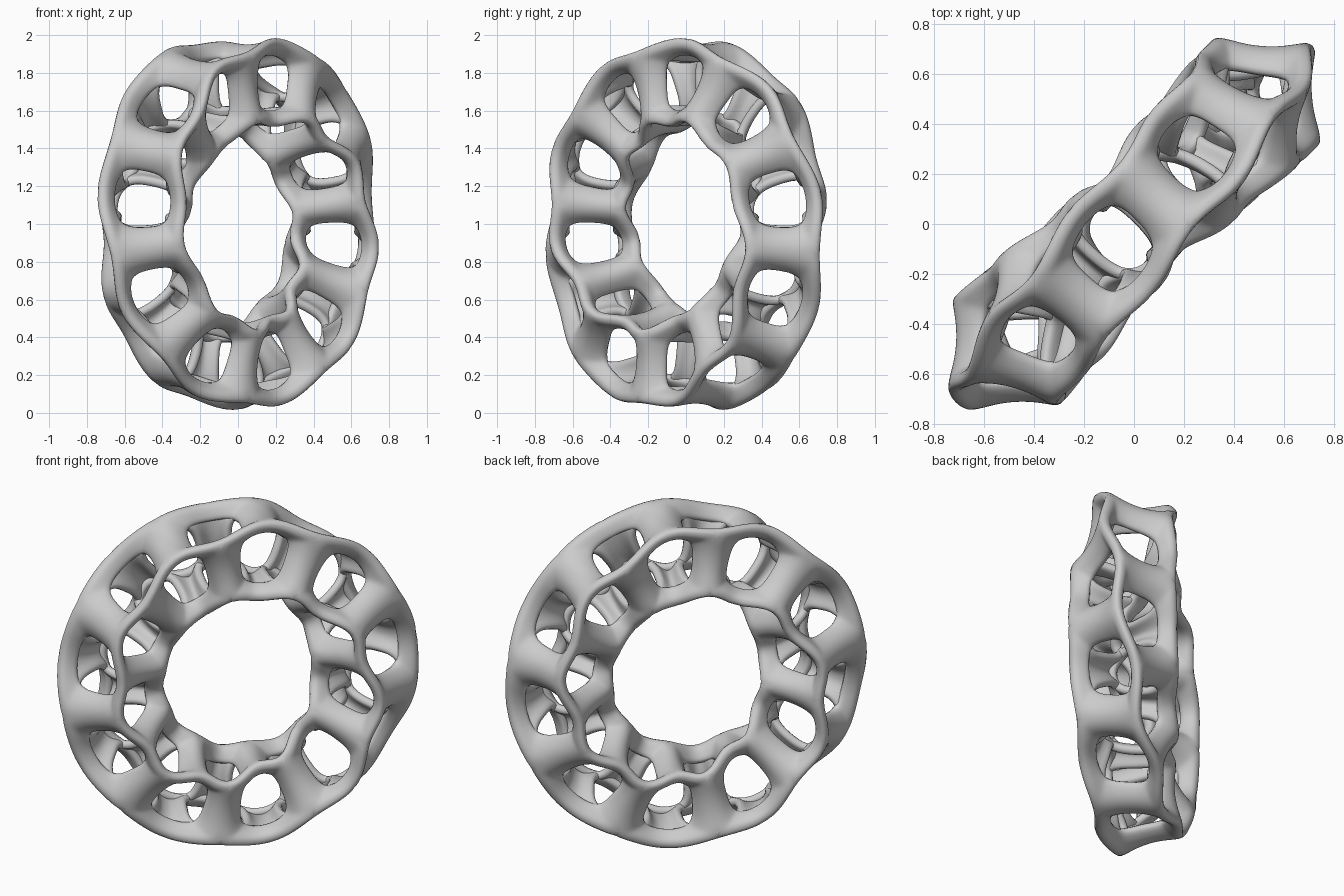
import bpy, bmesh
from math import pi, sin, cos, tau
from mathutils import Vector

if "Cube" in bpy.data.objects:
    bpy.data.objects.remove(bpy.data.objects["Cube"])

STOREYS = 10          # holes per face around the ring
RING_R = 0.71         # radius of the ring's centre line
RING_RZ = 0.745       # slightly taller than wide
CORNER = 0.285        # centre line to corner of the square tube
SWAY = 0.03           # corners weave away from the holes
DISH = 0.03           # panels dip between the corners
CURL = 0.06           # hole rims curl inwards
HOLE_W, HOLE_T = 0.74, 0.60   # hole size as part of its cell
SIDE, RINGS = 8, 5    # mesh resolution of one cell
THICK = 0.05

U = Vector((1, 1, 0)).normalized()    # ring plane axis
V = Vector((1, -1, 0)).normalized()   # ring plane normal
Z = Vector((0, 0, 1))


def bend(a, b, th):
    """Bend and twist a straight tube point into the ring (half a turn of twist)."""
    tw = th / 2
    r = a * cos(tw) - b * sin(tw)
    v = a * sin(tw) + b * cos(tw)
    return U * ((RING_R + r) * cos(th)) + Z * (1 + (RING_RZ + r) * sin(th)) + V * v


def skin(face, w, t, cell, curl):
    """Point on one face of the square tube; w across, t along, both -1..1."""
    start = 9 if face % 2 == 0 else -9
    th = (start + 36 * cell + 18 * t) * pi / 180
    sway = SWAY * cos(pi * t)
    n = CORNER * 0.7071 - sway * 0.7071
    half = CORNER * 0.7071 + sway * 0.7071
    n -= DISH * (1 - w * w) + CURL * curl
    m = half * w
    ang = pi / 4 + face * pi / 2
    return bend(n * cos(ang) - m * sin(ang), n * sin(ang) + m * cos(ang), th)


# Outline of a square cell, evenly stepped
edge = [2 * i / SIDE - 1 for i in range(SIDE)]
outline = ([(e, -1) for e in edge] + [(1, e) for e in edge] +
           [(-e, 1) for e in edge] + [(-1, -e) for e in edge])

# Square tube made of cells, each with a rounded hole; neighbours are staggered
bm = bmesh.new()
for face in range(4):
    for cell in range(STOREYS):
        rings = []
        for k in range(RINGS + 1):
            f = k / RINGS
            ring = []
            for (w, t) in outline:
                s = (abs(w) ** 3.2 + abs(t) ** 3.2) ** (-1 / 3.2)
                hw, ht = w * s * HOLE_W, t * s * HOLE_T
                p = skin(face, w + (hw - w) * f, t + (ht - t) * f, cell, f ** 2.5)
                ring.append(bm.verts.new(p))
            rings.append(ring)
        n = len(outline)
        for k in range(RINGS):
            for i in range(n):
                j = (i + 1) % n
                bm.faces.new((rings[k][i], rings[k][j], rings[k + 1][j], rings[k + 1][i]))
bmesh.ops.remove_doubles(bm, verts=bm.verts, dist=0.0005)
bmesh.ops.recalc_face_normals(bm, faces=bm.faces)
for f in bm.faces:
    f.smooth = True

mesh = bpy.data.meshes.new("twisted_lattice_ring")
bm.to_mesh(mesh)
bm.free()
obj = bpy.data.objects.new("twisted_lattice_ring", mesh)
bpy.context.collection.objects.link(obj)

# Wall thickness and softened rims
sol = obj.modifiers.new("wall", 'SOLIDIFY')
sol.thickness = THICK
sol.offset = 0
sub = obj.modifiers.new("soften", 'SUBSURF')
sub.levels = sub.render_levels = 1
